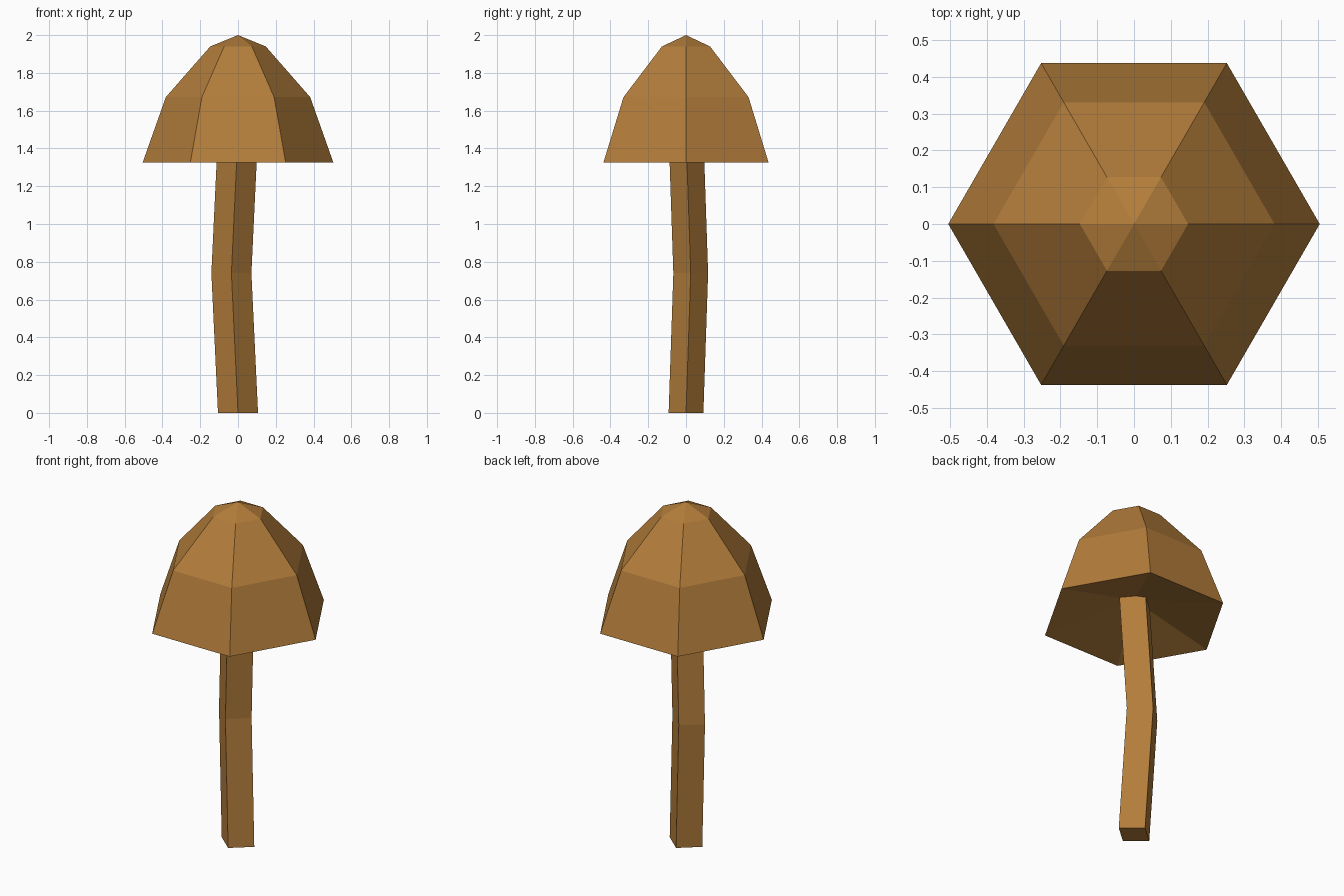
import bpy, bmesh
from math import cos, sin, tau

cube = bpy.data.objects.get("Cube")
if cube:
    bpy.data.objects.remove(cube, do_unlink=True)

# One warm brown for the whole mushroom
brown = bpy.data.materials.new("warm_brown")
brown.use_nodes = True
colour = (0.45, 0.205, 0.043, 1)
brown.diffuse_color = colour
brown.node_tree.nodes["Principled BSDF"].inputs["Base Color"].default_value = colour


def loft(name, sides, rings):
    """Join rings of (centre x, centre y, z, radius x, radius y); zero radius is a point."""
    bm = bmesh.new()
    loops = []
    for cx, cy, z, rx, ry in rings:
        count = sides if rx > 0 else 1
        loops.append([bm.verts.new((cx + rx * cos(tau * i / count),
                                    cy + ry * sin(tau * i / count), z))
                      for i in range(count)])
    for low, high in zip(loops, loops[1:]):
        for i in range(sides):
            j = (i + 1) % sides
            corners = [low[i % len(low)], low[j % len(low)],
                       high[j % len(high)], high[i % len(high)]]
            bm.faces.new(list(dict.fromkeys(corners)))
    for end in (loops[0], loops[-1]):
        if len(end) > 1:
            bm.faces.new(end)
    bmesh.ops.recalc_face_normals(bm, faces=bm.faces)
    mesh = bpy.data.meshes.new(name)
    bm.to_mesh(mesh)
    bm.free()
    mesh.materials.append(brown)
    obj = bpy.data.objects.new(name, mesh)
    bpy.context.collection.objects.link(obj)
    return obj


# Six-sided cap: hollow underside, rim, shoulder, crown, tip
cap_profile = [(1.445, 0), (1.325, 0.505), (1.672, 0.382), (1.94, 0.147), (2.0, 0)]
loft("mushroom_cap", 6, [(0, 0, z, r, r) for z, r in cap_profile])

# Four-sided stem with a bend halfway up, its top hidden inside the cap
stem_path = [(0, 0, 0), (-0.035, 0.025, 0.74), (0, 0, 1.48)]
loft("mushroom_stem", 4, [(x, y, z, 0.106, 0.092) for x, y, z in stem_path])
